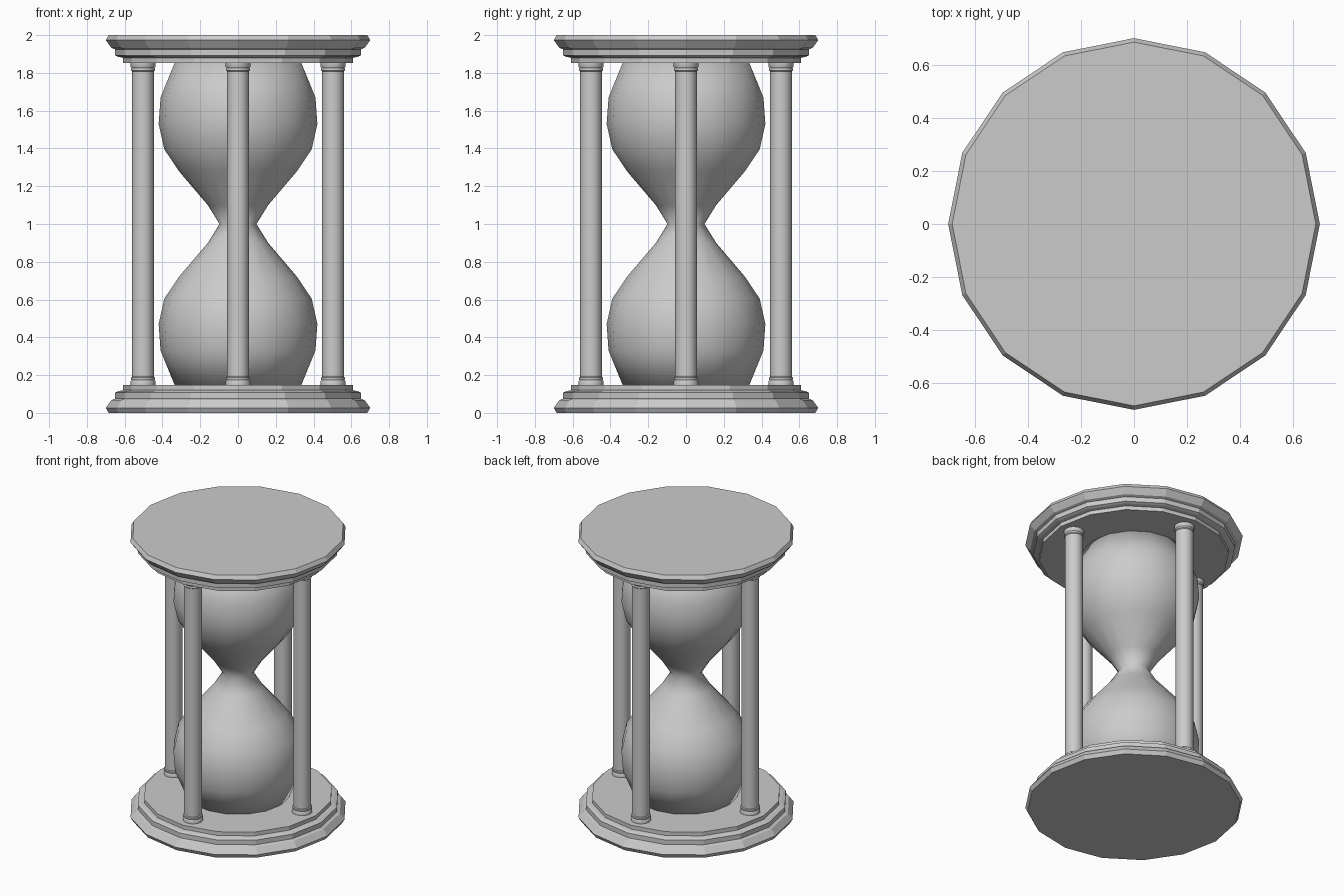
import bpy, math

if "Cube" in bpy.data.objects:
    bpy.data.objects.remove(bpy.data.objects["Cube"])


def lathe(name, profile, sides, loc=(0, 0, 0), smooth_angle=None):
    """Spin (radius, z) points around z and cap both ends."""
    verts, faces = [], []
    for r, z in profile:
        for i in range(sides):
            a = 2 * math.pi * i / sides
            verts.append((r * math.cos(a), r * math.sin(a), z))
    for k in range(len(profile) - 1):
        for i in range(sides):
            j = (i + 1) % sides
            a, b = k * sides, (k + 1) * sides
            faces.append((a + i, a + j, b + j, b + i))
    faces.append(tuple(reversed(range(sides))))
    top = (len(profile) - 1) * sides
    faces.append(tuple(range(top, top + sides)))
    mesh = bpy.data.meshes.new(name)
    mesh.from_pydata(verts, [], faces)
    obj = bpy.data.objects.new(name, mesh)
    obj.location = loc
    bpy.context.collection.objects.link(obj)
    if smooth_angle:
        bpy.ops.object.select_all(action='DESELECT')
        obj.select_set(True)
        bpy.context.view_layer.objects.active = obj
        bpy.ops.object.shade_smooth_by_angle(angle=math.radians(smooth_angle))
    return obj


def flip(profile):
    """Mirror a profile about mid height, keeping it bottom to top."""
    return [(r, 2 - z) for r, z in reversed(profile)]


# stepped end plates
plate = [(0.685, 0), (0.70, 0.027), (0.67, 0.068), (0.65, 0.075), (0.65, 0.108),
         (0.633, 0.115), (0.61, 0.12), (0.61, 0.147)]
lathe("bottom_plate", plate, 16)
lathe("top_plate", flip(plate), 16)

# glass bulbs meeting at the neck
bulb = [(0.335, 0.146), (0.41, 0.33), (0.42, 0.47), (0.39, 0.605),
        (0.313, 0.72), (0.16, 0.90)]
lathe("glass", bulb + [(0.098, 1.0)] + flip(bulb), 16, smooth_angle=75)

# four posts with collars at each end
end = [(0.065, 0.146), (0.065, 0.168), (0.061, 0.174), (0.063, 0.18),
       (0.063, 0.187), (0.058, 0.192)]
for i, side in enumerate(("right", "back", "left", "front")):
    a = i * math.pi / 2
    lathe(side + "_post", end + flip(end), 16,
          (0.503 * math.cos(a), 0.503 * math.sin(a), 0), smooth_angle=35)
